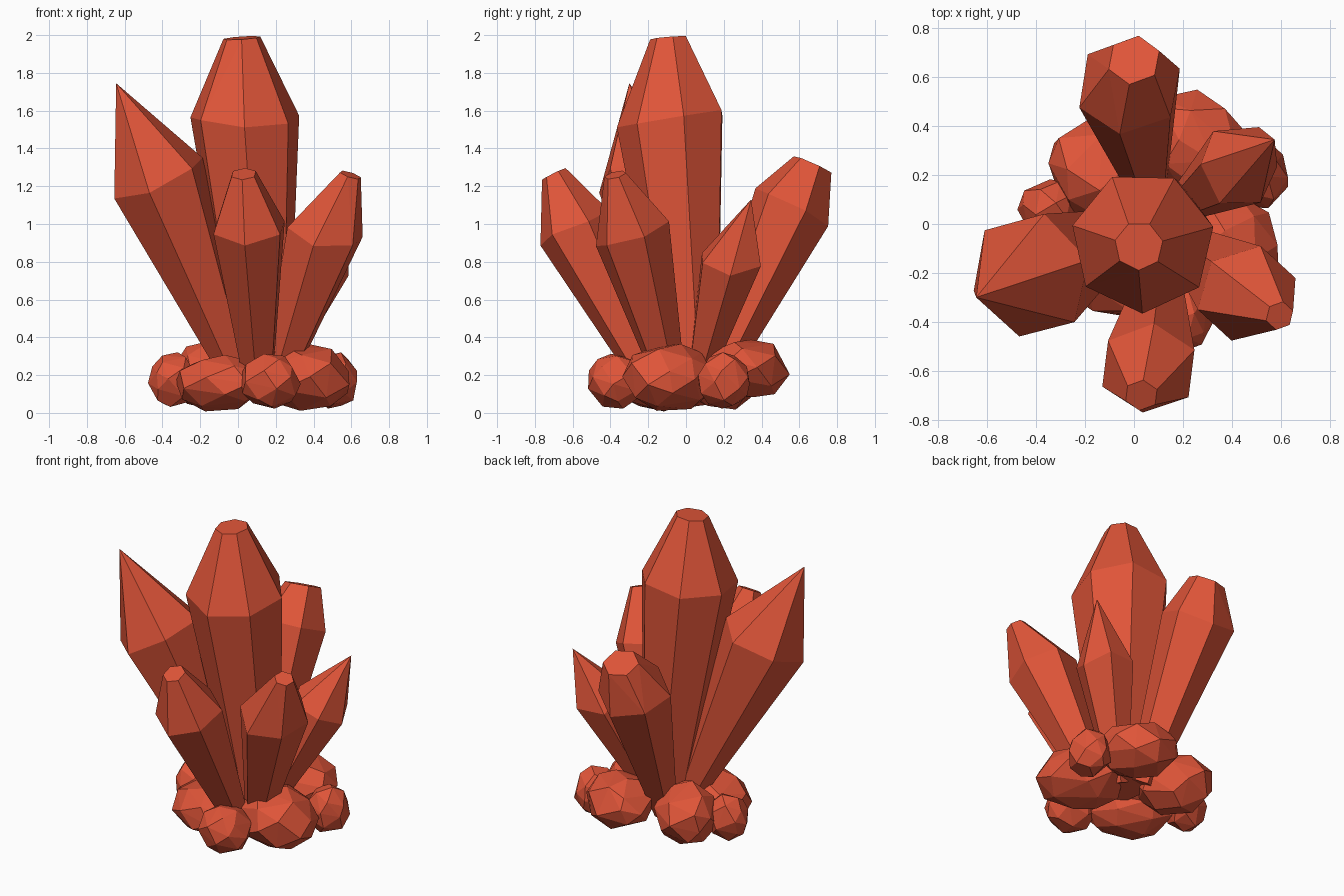
import bpy, bmesh, math, random
from mathutils import Vector

if "Cube" in bpy.data.objects:
    bpy.data.objects.remove(bpy.data.objects["Cube"])

red = bpy.data.materials.new("crystal_red")
red.diffuse_color = (0.74, 0.09, 0.04, 1)
red.use_nodes = True
red.node_tree.nodes["Principled BSDF"].inputs["Base Color"].default_value = red.diffuse_color


def hull_object(name, points):
    """Flat-faced convex solid around a set of points."""
    bm = bmesh.new()
    for p in points:
        bm.verts.new(p)
    res = bmesh.ops.convex_hull(bm, input=bm.verts[:])
    inside = {e for e in res["geom_interior"] + res["geom_unused"]
              if isinstance(e, bmesh.types.BMVert)}
    bmesh.ops.delete(bm, geom=list(inside), context='VERTS')
    bmesh.ops.dissolve_limit(bm, angle_limit=math.radians(3),
                             verts=bm.verts[:], edges=bm.edges[:])
    bmesh.ops.recalc_face_normals(bm, faces=bm.faces[:])
    me = bpy.data.meshes.new(name)
    bm.to_mesh(me)
    bm.free()
    me.materials.append(red)
    ob = bpy.data.objects.new(name, me)
    bpy.context.collection.objects.link(ob)


def crystal(name, base, base_r, shoulder, shoulder_r, tip, tip_r, sides=6, phase=0, seed=1):
    """Prism widening to a shoulder, then closing to a blunt or sharp tip."""
    rng = random.Random(seed)
    base, shoulder, tip = Vector(base), Vector(shoulder), Vector(tip)
    axis = (shoulder - base).normalized()
    u = Vector((0, 1, 0)).cross(axis).normalized()
    v = axis.cross(u)
    pts = [tip] if tip_r == 0 else []
    for i in range(sides):
        a = math.radians(phase) + math.tau * i / sides
        d = u * math.cos(a) + v * math.sin(a)
        pts.append(base + d * base_r)
        pts.append(shoulder + d * shoulder_r + axis * rng.uniform(-0.04, 0.04))
        if tip_r:
            pts.append(tip + d * tip_r)
    hull_object(name, pts)


def rock(name, centre, radii, yaw, seed):
    """Faceted boulder from points spread over a turned ellipsoid."""
    rng = random.Random(seed)
    n = 26
    t = math.radians(yaw)
    pts = []
    for i in range(n):
        z = 1 - 2 * (i + 0.5) / n
        a = i * 2.39996 + seed + rng.uniform(-0.25, 0.25)
        r = math.sqrt(1 - z * z)
        k = rng.uniform(0.98, 1.06)
        x, y, z = (q * s * k for q, s in zip((r * math.cos(a), r * math.sin(a), z), radii))
        pts.append((centre[0] + x * math.cos(t) - y * math.sin(t),
                    centre[1] + x * math.sin(t) + y * math.cos(t),
                    max(0.0, centre[2] + z)))
    hull_object(name, pts)


# Crystals
crystal("centre_crystal", (0.13, 0.04, 0.15), 0.14, (0.035, -0.075, 1.57), 0.295,
        (0.02, -0.09, 1.985), 0.1, sides=7, phase=12, seed=3)
crystal("left_crystal", (0.01, 0.0, 0.15), 0.07, (-0.43, -0.215, 1.265), 0.265,
        (-0.645, -0.3, 1.745), 0, phase=14, seed=4)
crystal("front_crystal", (0.11, -0.18, 0.15), 0.08, (0.06, -0.58, 0.96), 0.205,
        (0.03, -0.7, 1.265), 0.07, phase=22, seed=5)
crystal("right_crystal", (0.2, -0.08, 0.15), 0.08, (0.46, -0.285, 0.955), 0.21,
        (0.595, -0.375, 1.26), 0.06, phase=20, seed=6)
crystal("back_crystal", (0.06, 0.14, 0.15), 0.08, (-0.02, 0.565, 1.1), 0.22,
        (0.0, 0.67, 1.315), 0.11, phase=22, seed=7)
crystal("back_right_crystal", (0.17, 0.06, 0.15), 0.06, (0.43, 0.24, 0.81), 0.175,
        (0.575, 0.345, 1.13), 0, seed=8)

# Ring of rocks around the base: centre, radii, turn in degrees
rocks = {
    "left_rock": ((-0.345, 0.06, 0.175), (0.13, 0.125, 0.145), 0),
    "back_left_rock": ((-0.14, 0.2, 0.2), (0.235, 0.2, 0.18), 135),
    "front_left_rock": ((-0.11, -0.16, 0.16), (0.27, 0.2, 0.15), 135),
    "front_rock": ((0.17, -0.37, 0.17), (0.165, 0.15, 0.15), 0),
    "right_rock": ((0.345, -0.09, 0.185), (0.265, 0.235, 0.18), 135),
    "right_small_rock": ((0.51, 0.2, 0.17), (0.125, 0.14, 0.15), 0),
    "back_rock": ((0.245, 0.33, 0.235), (0.24, 0.21, 0.16), 135),
}
for i, (name, (centre, radii, yaw)) in enumerate(rocks.items()):
    rock(name, centre, radii, yaw, i + 1)
